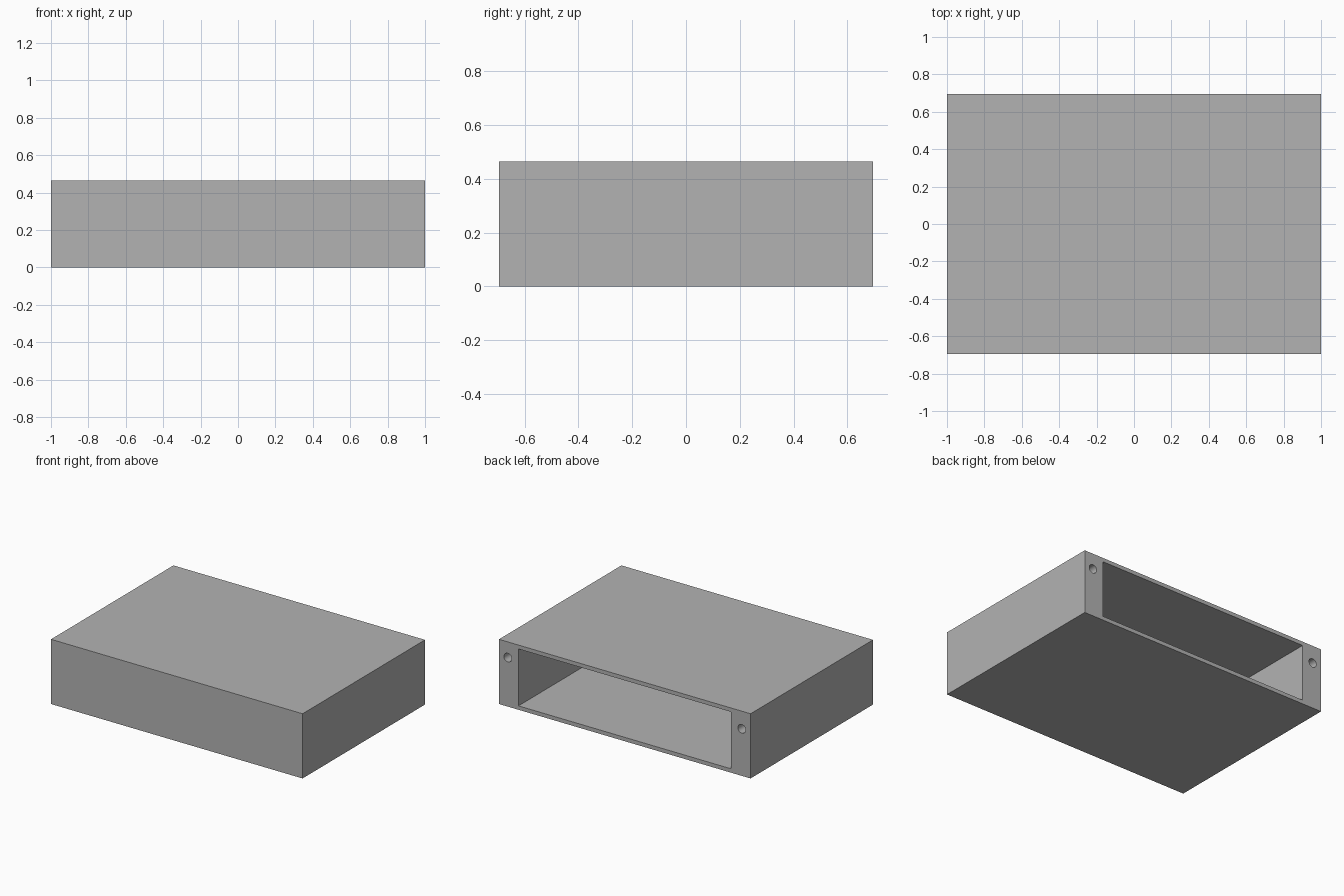
import bpy
import math

cube = bpy.data.objects.get("Cube")
if cube:
    bpy.data.objects.remove(cube, do_unlink=True)

WIDTH, DEPTH, HEIGHT = 2.0, 1.39, 0.465
SHEET = 0.028          # floor, roof and front wall
SIDE = 0.155           # thick side walls
HOLE_RADIUS, HOLE_DEPTH = 0.031, 0.25
BACK = DEPTH / 2

grey = bpy.data.materials.new("plain_grey")
grey.use_nodes = True
grey.diffuse_color = (0.45, 0.45, 0.45, 1)
grey.node_tree.nodes["Principled BSDF"].inputs["Base Color"].default_value = (0.45, 0.45, 0.45, 1)


def box(name, low, high):
    centre = [(a + b) / 2 for a, b in zip(low, high)]
    bpy.ops.mesh.primitive_cube_add(size=1, location=centre)
    obj = bpy.context.object
    obj.name = name
    obj.scale = [b - a for a, b in zip(low, high)]
    bpy.ops.object.transform_apply(location=True, rotation=True, scale=True)
    obj.data.materials.append(grey)
    return obj


def cut(target, cutter):
    cutter.hide_render = True
    mod = target.modifiers.new("cut", "BOOLEAN")
    mod.operation = "DIFFERENCE"
    mod.solver = "EXACT"
    mod.object = cutter
    bpy.context.view_layer.objects.active = target
    bpy.ops.object.modifier_apply(modifier=mod.name)
    bpy.data.objects.remove(cutter, do_unlink=True)


# Solid block
housing = box("housing", (-WIDTH / 2, -BACK, 0), (WIDTH / 2, BACK, HEIGHT))

# Cavity open at the back
cut(housing, box("cavity_cutter",
                 (-WIDTH / 2 + SIDE, -BACK + SHEET, SHEET),
                 (WIDTH / 2 - SIDE, BACK + 0.1, HEIGHT - SHEET)))

# Blind screw holes in the back ends of the side walls
for x, z in ((0.93, 0.352), (-0.93, 0.338)):
    bpy.ops.mesh.primitive_cylinder_add(
        vertices=32, radius=HOLE_RADIUS, depth=2 * HOLE_DEPTH,
        location=(x, BACK, z), rotation=(math.pi / 2, 0, 0))
    hole = bpy.context.object
    hole.name = "screw_hole_cutter"
    hole.data.materials.append(grey)
    cut(housing, hole)

# Smooth hole walls, sharp box edges
bpy.ops.object.select_all(action="DESELECT")
housing.select_set(True)
bpy.context.view_layer.objects.active = housing
bpy.ops.object.shade_smooth_by_angle(angle=math.radians(30))
